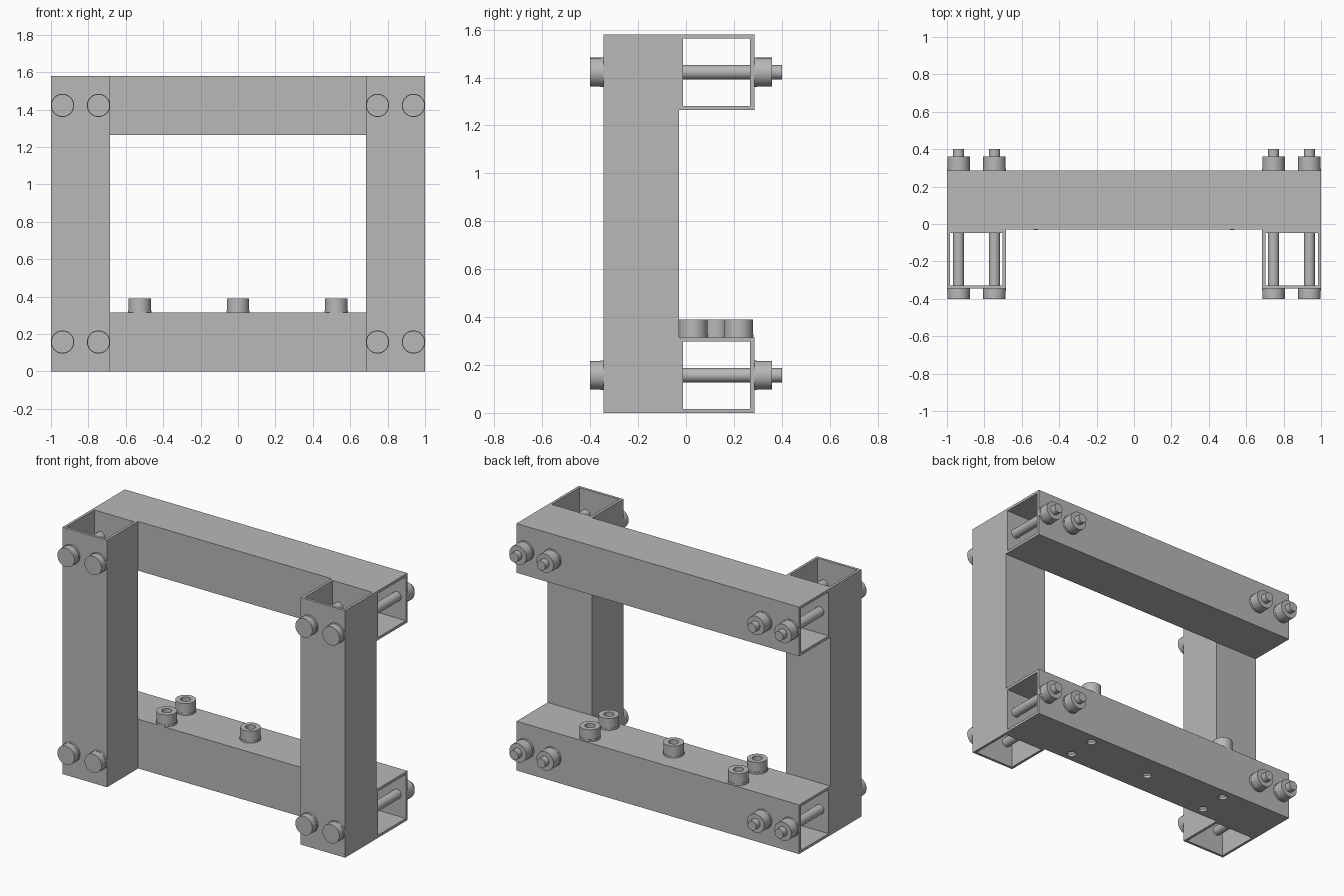
import bpy, bmesh, math
from mathutils import Matrix, Vector

if "Cube" in bpy.data.objects:
    bpy.data.objects.remove(bpy.data.objects["Cube"], do_unlink=True)

SIDE, WALL = 0.315, 0.017      # square tube section
HEIGHT, LENGTH = 1.58, 2.0
POST_Y, RAIL_Y = -0.1875, 0.1275

steel = bpy.data.materials.new("grey steel")
steel.use_nodes = True
steel.diffuse_color = (0.48, 0.48, 0.48, 1)
steel.node_tree.nodes["Principled BSDF"].inputs["Base Color"].default_value = (0.48, 0.48, 0.48, 1)

ALONG_X = Matrix.Rotation(math.pi / 2, 4, 'Y')
ALONG_Y = Matrix.Rotation(-math.pi / 2, 4, 'X')
ALONG_Z = Matrix.Identity(4)


def finish(name, bm, location, axis, smooth=False):
    bmesh.ops.recalc_face_normals(bm, faces=bm.faces)
    mesh = bpy.data.meshes.new(name)
    bm.to_mesh(mesh)
    bm.free()
    mesh.transform(axis)
    mesh.materials.append(steel)
    obj = bpy.data.objects.new(name, mesh)
    obj.location = location
    bpy.context.collection.objects.link(obj)
    bpy.ops.object.select_all(action='DESELECT')
    obj.select_set(True)
    bpy.context.view_layer.objects.active = obj
    if smooth:
        bpy.ops.object.shade_smooth_by_angle(angle=math.radians(35))
    return obj


def square_tube(name, length, location, axis):
    """Open-ended square tube, centred on its location."""
    bm = bmesh.new()
    corners = [(-1, -1), (1, -1), (1, 1), (-1, 1)]
    outer, inner = SIDE / 2, SIDE / 2 - WALL
    loops = [[bm.verts.new((x * r, y * r, h)) for x, y in corners]
             for r, h in ((outer, -length / 2), (outer, length / 2),
                          (inner, length / 2), (inner, -length / 2))]
    for k in range(4):
        a, b = loops[k], loops[(k + 1) % 4]
        for i in range(4):
            j = (i + 1) % 4
            bm.faces.new((a[i], a[j], b[j], b[i]))
    return finish(name, bm, location, axis)


def turned(name, profile, location, axis, closed=False):
    """Spin a (radius, height) profile; closed makes a bored part."""
    bm = bmesh.new()
    verts = [bm.verts.new((r, 0, h)) for r, h in profile]
    pairs = list(zip(verts, verts[1:]))
    if closed:
        pairs.append((verts[-1], verts[0]))
    edges = [bm.edges.new(p) for p in pairs]
    bmesh.ops.spin(bm, geom=verts + edges, cent=(0, 0, 0), axis=(0, 0, 1),
                   angle=math.tau, steps=36, use_merge=True)
    bmesh.ops.remove_doubles(bm, verts=bm.verts, dist=0.0001)
    return finish(name, bm, location, axis, True)


# Upright posts in front, horizontal rails behind
for label, side in (("left", 1), ("right", -1)):
    square_tube(label + "_post", HEIGHT,
                (side * (LENGTH - SIDE) / 2, POST_Y, HEIGHT / 2), ALONG_Z)
square_tube("top_rail", LENGTH, (0, RAIL_Y, HEIGHT - SIDE / 2), ALONG_X)
bottom_rail = square_tube("bottom_rail", LENGTH, (0, RAIL_Y, SIDE / 2), ALONG_X)

# Through bolts, each with a round head, two washers and a nut
FRONT, BACK = POST_Y - SIDE / 2, RAIL_Y + SIDE / 2
bolt = [(0, -0.40), (0.06, -0.40), (0.06, FRONT - 0.012), (0.03, FRONT - 0.012),
        (0.03, 0.40), (0, 0.40)]
washer = [(0.03, 0), (0.062, 0), (0.062, 0.012), (0.03, 0.012)]
nut = [(0.03, 0.012), (0.06, 0.012), (0.06, 0.075), (0.03, 0.075)]
for side in (-1, 1):
    for x in (0.746, 0.938):
        for z in (SIDE / 2, 1.4225):
            px = side * x
            turned("bolt", bolt, (px, 0, z), ALONG_Y)
            turned("front_washer", washer, (px, FRONT - 0.012, z), ALONG_Y, True)
            turned("back_washer", washer, (px, BACK, z), ALONG_Y, True)
            turned("nut", nut, (px, BACK, z), ALONG_Y, True)

# Bored collars on the bottom rail, with matching holes drilled through it
spots = [(0, 0.125)] + [(x, y) for x in (-0.525, 0.525) for y in (0.03, 0.22)]
drill = [(0, -0.1), (0.028, -0.1), (0.028, 0.5), (0, 0.5)]
for x, y in spots:
    cutter = turned("drill", drill, (x, y, 0), ALONG_Z)
    cutter.hide_render = True
    bpy.context.view_layer.objects.active = bottom_rail
    cut = bottom_rail.modifiers.new("hole", 'BOOLEAN')
    cut.operation, cut.solver, cut.object = 'DIFFERENCE', 'EXACT', cutter
    bpy.ops.object.modifier_apply(modifier=cut.name)
    bpy.data.objects.remove(cutter, do_unlink=True)
    turned("collar_washer", washer, (x, y, SIDE), ALONG_Z, True)
    turned("collar", nut, (x, y, SIDE), ALONG_Z, True)
